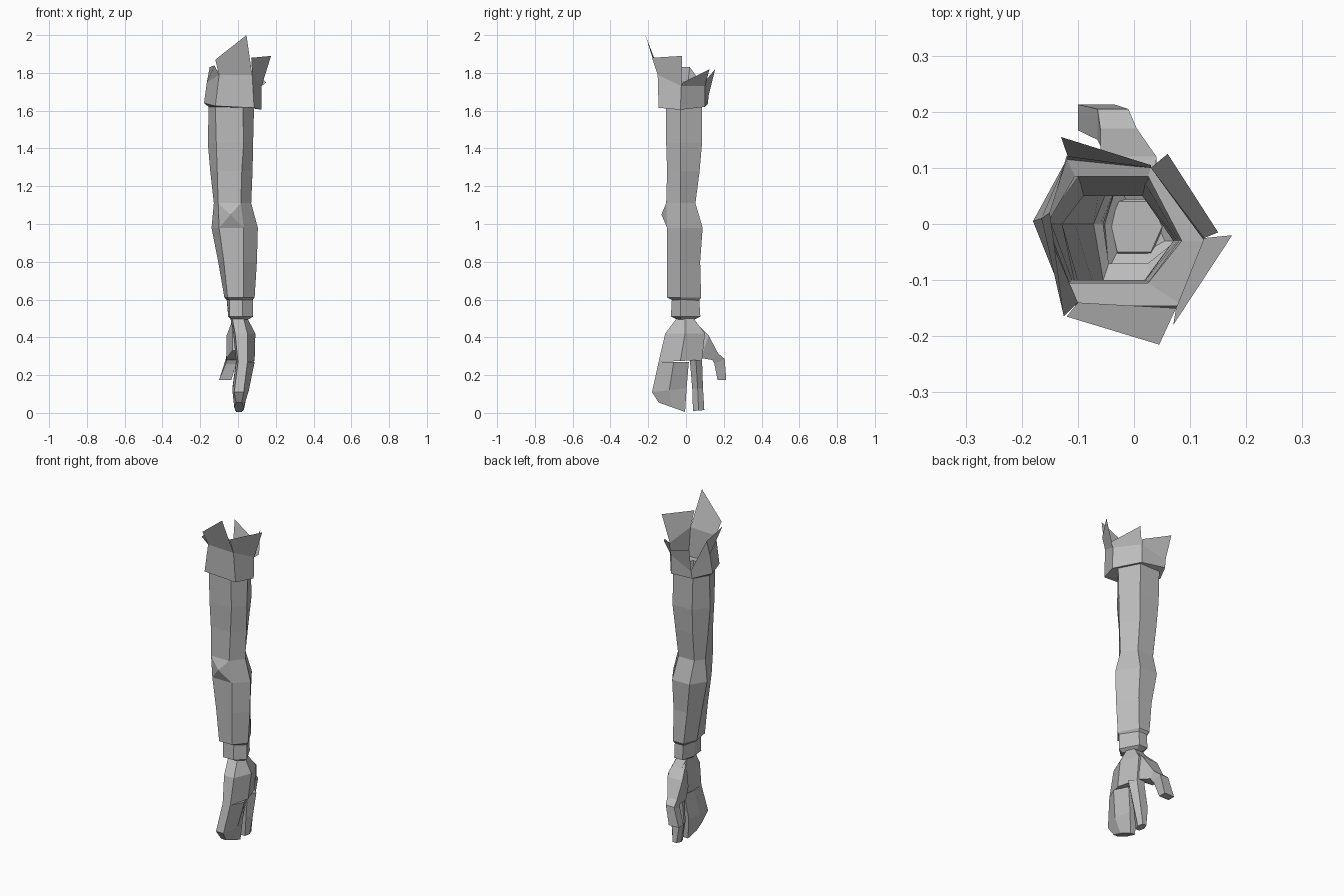
import bpy
import bmesh

cube = bpy.data.objects.get("Cube")
if cube:
    bpy.data.objects.remove(cube, do_unlink=True)

# Single plain grey for the whole model
grey = bpy.data.materials.new("plain_grey")
grey.use_nodes = True
grey.diffuse_color = (0.5, 0.5, 0.5, 1)
grey.node_tree.nodes["Principled BSDF"].inputs["Base Color"].default_value = grey.diffuse_color


def finish(name, bm):
    """Turn a bmesh into a flat shaded object."""
    bmesh.ops.recalc_face_normals(bm, faces=bm.faces[:])
    mesh = bpy.data.meshes.new(name)
    bm.to_mesh(mesh)
    bm.free()
    mesh.materials.append(grey)
    obj = bpy.data.objects.new(name, mesh)
    bpy.context.collection.objects.link(obj)
    return obj


def loft(bm, rings, cap_start=False, cap_end=False):
    """Skin a list of closed rings; returns vertex rings and face bands."""
    loops = [[bm.verts.new(p) for p in ring] for ring in rings]
    bands = []
    for a, b in zip(loops, loops[1:]):
        n = len(a)
        bands.append([bm.faces.new((a[i], a[(i + 1) % n], b[(i + 1) % n], b[i]))
                      for i in range(n)])
    if cap_start:
        bm.faces.new(loops[0])
    if cap_end:
        bm.faces.new(loops[-1])
    return loops, bands


def arm_ring(z, left, front_left, front_right, right, front, back):
    """Six sided arm section: side corners plus a front and a back face."""
    return [(left, 0, z), (front_left, front, z), (front_right, front, z),
            (right, -.03, z), (front_right, back, z), (front_left + .015, back, z)]


def hand_ring(y_front, y_back, z_front, z_back, palm, edge, knuckle):
    """Six sided hand section, ridged on the back of the hand."""
    y, z = (y_front + y_back) / 2, (z_front + z_back) / 2
    return [(palm, y_front, z_front), (edge, y_front, z_front), (knuckle, y, z),
            (edge, y_back, z_back), (palm, y_back, z_back), (palm - .01, y, z)]


# Sleeve from shoulder to wrist, with a pointed elbow on the front
sleeve_top = arm_ring(1.62, -.155, -.12, .025, .085, -.105, .085)
sleeve = [
    sleeve_top,
    arm_ring(1.43, -.16, -.115, .03, .08, -.105, .085),
    arm_ring(1.28, -.147, -.11, .02, .077, -.1, .072),
    arm_ring(1.11, -.128, -.105, .015, .07, -.105, .05),
    arm_ring(.98, -.14, -.1, .03, .105, -.1, .088),
    arm_ring(.8, -.105, -.075, .03, .1, -.1, .075),
    arm_ring(.61, -.072, -.055, .03, .088, -.1, .08),
    arm_ring(.595, -.055, -.045, .025, .075, -.07, .07),
]
bm = bmesh.new()
loops, bands = loft(bm, sleeve)
elbow = bmesh.ops.poke(bm, faces=[bands[3][1]])
elbow["verts"][0].co = (-.04, -.13, 1.05)
finish("sleeve", bm)

# Wrist band
bm = bmesh.new()
loft(bm, [
    arm_ring(.6, -.06, -.045, .025, .08, -.075, .07),
    arm_ring(.51, -.052, -.045, .025, .08, -.08, .076),
    arm_ring(.495, -.035, -.03, .02, .055, -.05, .045),
], cap_end=True)
finish("wrist_band", bm)

# Flared shoulder cuff with a torn flap above each side
cuff_base = [(-.18, .005, 1.64), (-.12, -.145, 1.625), (.085, -.145, 1.615),
             (.125, -.03, 1.605), (.03, .1, 1.62), (-.12, .115, 1.635)]
cuff_mid = [(-.165, .01, 1.75), (-.1, -.14, 1.79), (.075, -.15, 1.79),
            (.125, -.025, 1.73), (.03, .1, 1.73), (-.118, .12, 1.68)]
flap_tops = [
    ((-.15, .02, 1.83), (-.125, -.165, 1.84)),
    ((-.12, -.165, 1.87), (.045, -.215, 2)),
    ((.07, -.18, 1.88), (.175, -.02, 1.89)),
    ((.15, -.015, 1.75), (.06, .125, 1.82)),
    ((.03, .105, 1.76), (-.13, .155, 1.82)),
    ((-.12, .122, 1.69), (-.15, .02, 1.83)),
]
bm = bmesh.new()
loops, bands = loft(bm, [sleeve_top, cuff_base, cuff_mid])
rim = loops[-1]
for i, (start, end) in enumerate(flap_tops):
    bm.faces.new((rim[i], rim[(i + 1) % len(rim)], bm.verts.new(end), bm.verts.new(start)))
finish("shoulder_cuff", bm)

# Palm widening from the wrist to the knuckles
bm = bmesh.new()
loft(bm, [
    hand_ring(-.05, .04, .5, .5, -.03, .03, .05),
    hand_ring(-.11, .1, .42, .42, -.015, .05, .092),
    hand_ring(-.145, .085, .27, .28, 0, .05, .088),
], True, True)
finish("palm", bm)

# Joined front fingers
bm = bmesh.new()
loft(bm, [
    hand_ring(-.145, .015, .27, .27, 0, .05, .088),
    hand_ring(-.18, .003, .11, .13, -.02, .03, .058),
    hand_ring(-.145, -.005, .055, .005, -.01, .02, .03),
], True, True)
finish("joined_fingers", bm)

# Separate rear finger
bm = bmesh.new()
loft(bm, [
    hand_ring(.02, .085, .28, .28, 0, .05, .085),
    hand_ring(.033, .09, .13, .13, -.02, .03, .055),
    hand_ring(.037, .097, .01, .015, -.005, .02, .03),
], True, True)
finish("rear_finger", bm)


def thumb_ring(inner, outer, x_palm, x_back):
    """Four sided thumb section between an inner and an outer (y, z) point."""
    return [(x_palm, *inner), (x_back, *inner), (x_back, *outer), (x_palm, *outer)]


# Thumb bending out and down behind the palm
bm = bmesh.new()
loft(bm, [
    thumb_ring((.02, .33), (.04, .49), -.03, .035),
    thumb_ring((.08, .29), (.12, .41), -.06, .04),
    thumb_ring((.14, .28), (.17, .315), -.06, .005),
    thumb_ring((.15, .26), (.205, .285), -.065, -.01),
    thumb_ring((.167, .175), (.213, .175), -.1, -.035),
], True, True)
finish("thumb", bm)
